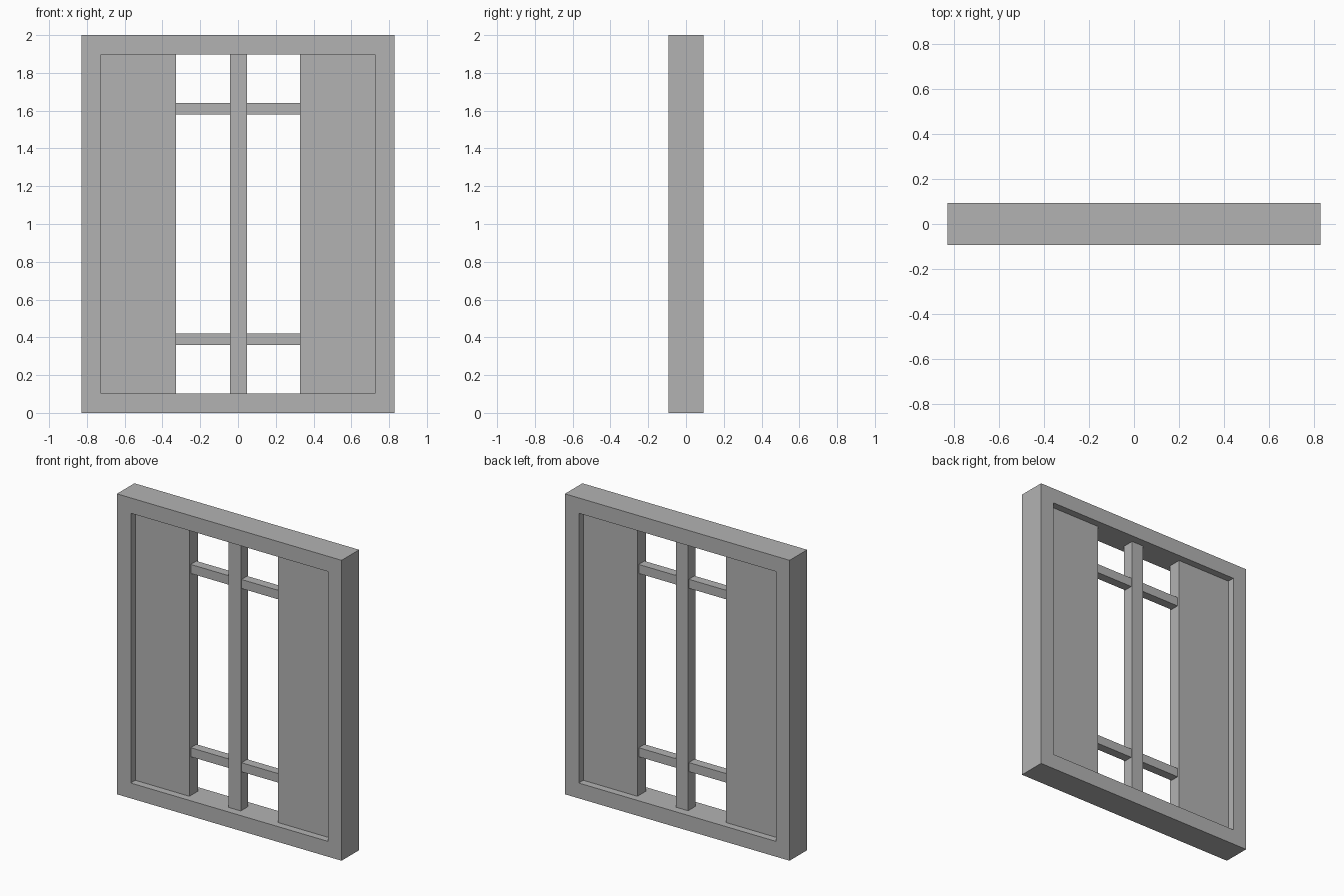
import bpy
import bmesh

default_cube = bpy.data.objects.get("Cube")
if default_cube:
    bpy.data.objects.remove(default_cube, do_unlink=True)

# Single plain grey
grey = bpy.data.materials.new("plain_grey")
grey.use_nodes = True
colour = (0.45, 0.45, 0.45, 1)
grey.diffuse_color = colour
grey.node_tree.nodes["Principled BSDF"].inputs["Base Color"].default_value = colour

WIDTH, DEPTH, HEIGHT = 1.655, 0.184, 2.0
BORDER = 0.102
INNER_X = WIDTH / 2 - BORDER
PANEL_X = 0.327


def add_object(name, bm):
    bmesh.ops.recalc_face_normals(bm, faces=bm.faces)
    mesh = bpy.data.meshes.new(name)
    bm.to_mesh(mesh)
    bm.free()
    mesh.materials.append(grey)
    obj = bpy.data.objects.new(name, mesh)
    bpy.context.collection.objects.link(obj)
    return obj


def box(name, x0, x1, depth, z0, z1):
    bm = bmesh.new()
    bmesh.ops.create_cube(bm, size=1)
    for v in bm.verts:
        v.co.x = x1 if v.co.x > 0 else x0
        v.co.y *= depth
        v.co.z = z1 if v.co.z > 0 else z0
    return add_object(name, bm)


# Outer frame: one mitred ring, extruded through its depth
bm = bmesh.new()
rings = []
for half, low, high in ((WIDTH / 2, 0, HEIGHT), (INNER_X, BORDER, HEIGHT - BORDER)):
    corners = ((-half, low), (half, low), (half, high), (-half, high))
    rings.append([bm.verts.new((x, -DEPTH / 2, z)) for x, z in corners])
outer, inner = rings
for i in range(4):
    j = (i + 1) % 4
    bm.faces.new((outer[i], outer[j], inner[j], inner[i]))
extruded = bmesh.ops.extrude_face_region(bm, geom=bm.faces[:], use_keep_orig=True)
for v in extruded["geom"]:
    if isinstance(v, bmesh.types.BMVert):
        v.co.y += DEPTH
add_object("outer_frame", bm)

# Solid side panels, recessed in the frame
for side, sign in (("left", 1), ("right", -1)):
    x0, x1 = sorted((sign * PANEL_X, sign * INNER_X))
    box(side + "_panel", x0, x1, 0.088, BORDER, HEIGHT - BORDER)

# Central upright
MULLION = (-0.042, 0.047)
box("centre_upright", *MULLION, 0.076, BORDER, HEIGHT - BORDER)

# Short crossbars between the upright and the panels
for level, z in (("lower", 0.39), ("upper", 1.61)):
    box(level + "_left_crossbar", MULLION[1], PANEL_X, 0.06, z - 0.03, z + 0.03)
    box(level + "_right_crossbar", -PANEL_X, MULLION[0], 0.06, z - 0.03, z + 0.03)
